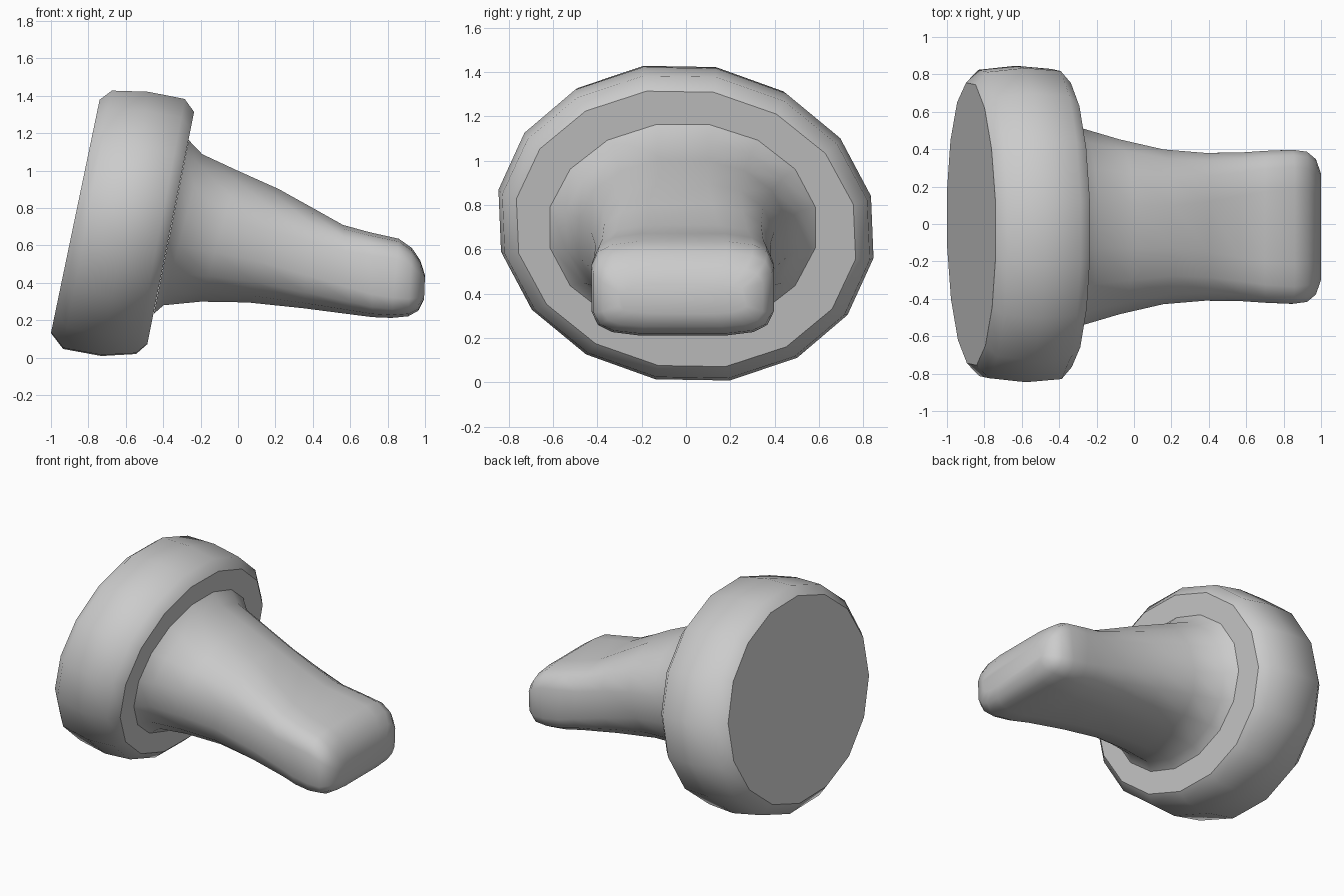
import bpy, bmesh
from math import sin, cos, pi, radians
from mathutils import Vector

if "Cube" in bpy.data.objects:
    bpy.data.objects.remove(bpy.data.objects["Cube"])

SIDES = 16


def ring(bm, top, bottom, half_width, power=2.0, y=0.0, turn=0.0, lean=0.0):
    """Super-ellipse ring whose silhouette spans a top and a bottom (x, z) point."""
    a, b = Vector((top[0], y, top[1])), Vector((bottom[0], y, bottom[1]))
    mid, up = (a + b) / 2, (a - b) / 2
    verts = []
    for i in range(SIDES):
        ang = 2 * pi * (i + 0.5) / SIDES + turn
        c, s = cos(ang), sin(ang)
        c = abs(c) ** (2 / power) * (1 if c > 0 else -1)
        s = abs(s) ** (2 / power) * (1 if s > 0 else -1)
        side = Vector((0, half_width * c, 0))
        verts.append(bm.verts.new(mid + up * (s - lean * c) + side))
    return verts


def loft(bm, rings):
    for r, q in zip(rings, rings[1:]):
        for i in range(SIDES):
            j = (i + 1) % SIDES
            bm.faces.new((r[i], r[j], q[j], q[i])).smooth = True


def finish(bm, name):
    bmesh.ops.recalc_face_normals(bm, faces=bm.faces)
    mesh = bpy.data.meshes.new(name)
    bm.to_mesh(mesh)
    bm.free()
    bpy.context.collection.objects.link(bpy.data.objects.new(name, mesh))


# Tilted oval head: (top x, top z, bottom x, bottom z, half width)
head = [
    (-0.738, 1.387, -1.002, 0.122, 0.765),
    (-0.673, 1.437, -0.937, 0.036, 0.835),
    (-0.478, 1.431, -0.732, -0.002, 0.857),
    (-0.283, 1.392, -0.547, 0.009, 0.84),
    (-0.233, 1.322, -0.487, 0.062, 0.775),
]
bm = bmesh.new()
rings = [ring(bm, s[0:2], s[2:4], s[4], turn=radians(2), lean=0.055) for s in head]
loft(bm, rings)
bm.faces.new(rings[0])
bm.faces.new(rings[-1])
finish(bm, "oval_head")

# Stem: flares out of the head and flattens to a rounded block
# (top x, top z, bottom x, bottom z, half width, squareness)
sections = [
    (-0.262, 1.172, -0.452, 0.225, 0.61, 2.0),
    (-0.19, 1.095, -0.40, 0.272, 0.535, 2.1),
    (0.0, 1.005, -0.20, 0.293, 0.475, 2.3),
    (0.22, 0.905, 0.05, 0.29, 0.42, 2.5),
    (0.40, 0.803, 0.35, 0.26, 0.40, 3.0),
    (0.56, 0.712, 0.62, 0.226, 0.402, 3.6),
    (0.70, 0.673, 0.72, 0.214, 0.41, 4.2),
    (0.86, 0.637, 0.82, 0.21, 0.415, 4.5),
    (0.93, 0.587, 0.91, 0.219, 0.405, 4.5),
    (0.975, 0.52, 0.965, 0.25, 0.365, 4.5),
    (1.0, 0.44, 0.995, 0.31, 0.29, 4.5),
]
bm = bmesh.new()
rings = [ring(bm, s[0:2], s[2:4], s[4], s[5], y=-0.015) for s in sections]
loft(bm, rings)
bm.faces.new(rings[-1]).smooth = True
finish(bm, "stem")
